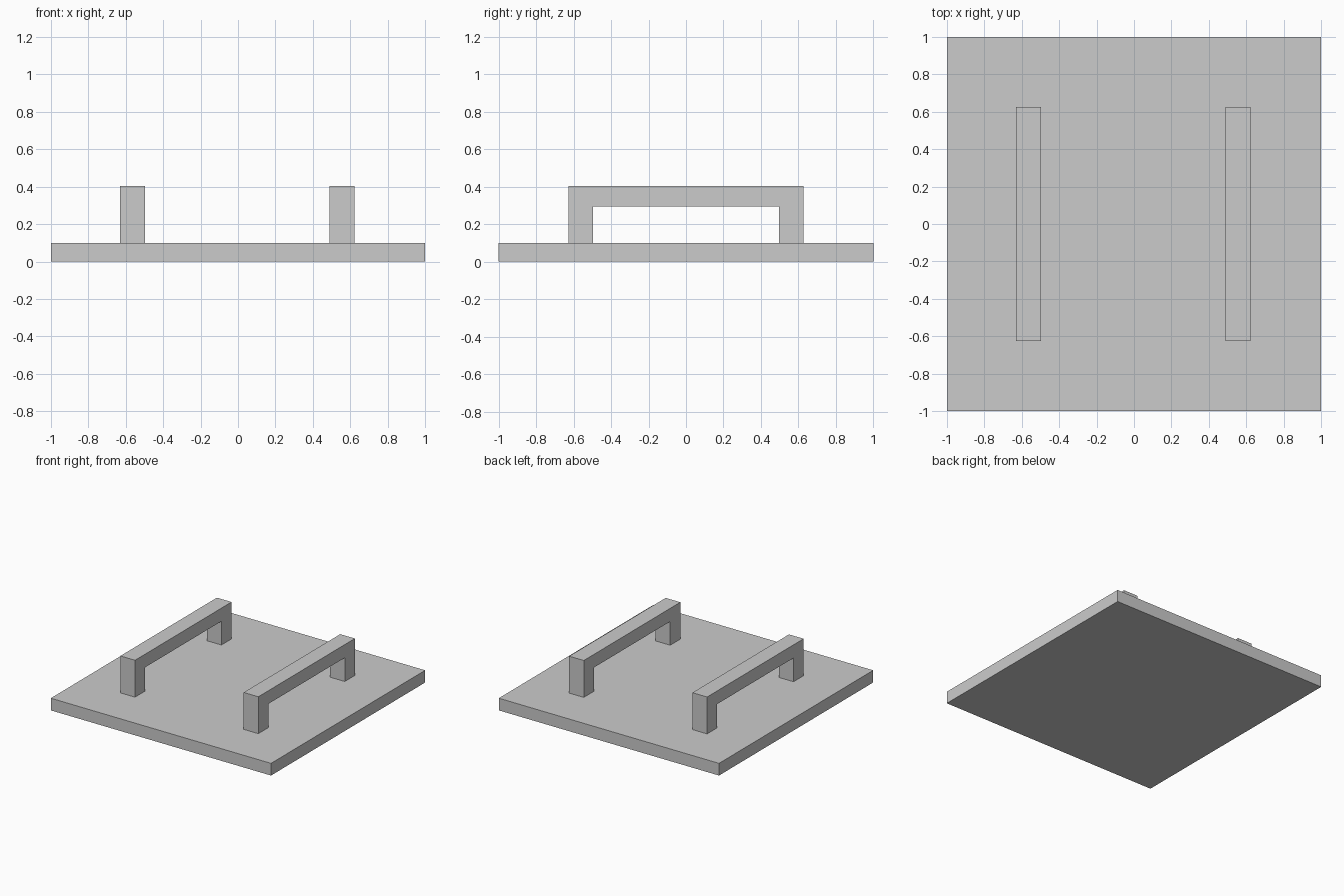
import bpy
import bmesh

if "Cube" in bpy.data.objects:
    bpy.data.objects.remove(bpy.data.objects["Cube"])

grey = bpy.data.materials.new("light grey")
grey.diffuse_color = (0.6, 0.6, 0.6, 1)
grey.use_nodes = True
grey.node_tree.nodes["Principled BSDF"].inputs["Base Color"].default_value = grey.diffuse_color


def extrude_profile(name, points, direction):
    """Make a solid by extruding a flat outline along a direction."""
    bm = bmesh.new()
    face = bm.faces.new([bm.verts.new(p) for p in points])
    result = bmesh.ops.extrude_face_region(bm, geom=[face], use_keep_orig=True)
    moved = [v for v in result["geom"] if isinstance(v, bmesh.types.BMVert)]
    bmesh.ops.translate(bm, verts=moved, vec=direction)
    bmesh.ops.recalc_face_normals(bm, faces=bm.faces)
    mesh = bpy.data.meshes.new(name)
    bm.to_mesh(mesh)
    bm.free()
    mesh.materials.append(grey)
    obj = bpy.data.objects.new(name, mesh)
    bpy.context.collection.objects.link(obj)
    return obj


# Square base plate
extrude_profile("base_plate", [(-1, -1, 0), (1, -1, 0), (1, 1, 0), (-1, 1, 0)], (0, 0, 0.1))

# Two bridge-shaped handles standing on the plate
outer, inner = 0.626, 0.495
bottom, underside, top = 0.1, 0.295, 0.403
outline = [(-outer, bottom), (-inner, bottom), (-inner, underside), (inner, underside),
           (inner, bottom), (outer, bottom), (outer, top), (-outer, top)]
for name, x in (("left_handle", -0.63), ("right_handle", 0.49)):
    extrude_profile(name, [(x, y, z) for y, z in outline], (0.133, 0, 0))
